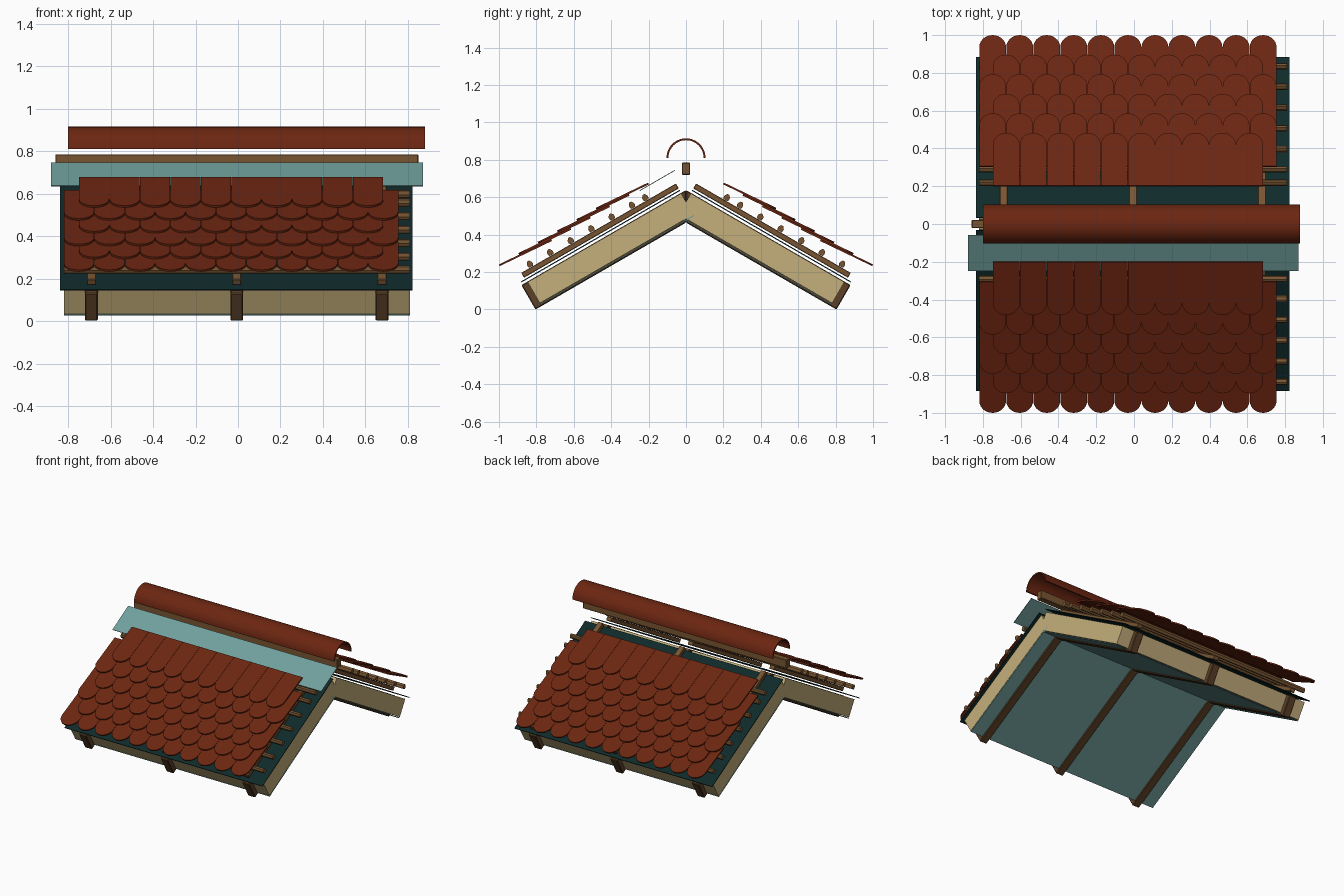
import bpy, bmesh, math

if "Cube" in bpy.data.objects:
    bpy.data.objects.remove(bpy.data.objects["Cube"])

C, S = math.cos(math.radians(30)), math.sin(math.radians(30))


def material(name, rgb):
    m = bpy.data.materials.new(name)
    lin = [((c / 255 + 0.055) / 1.055) ** 2.4 if c > 10 else c / 3294 for c in rgb]
    m.diffuse_color = (*lin, 1)
    m.use_nodes = True
    m.node_tree.nodes["Principled BSDF"].inputs["Base Color"].default_value = m.diffuse_color
    return m


CLAY = material("clay_red", (108, 38, 17))
TAN = material("insulation_tan", (197, 176, 124))
TEAL = material("foil_teal", (112, 160, 157))
DARK = material("membrane_dark", (16, 42, 42))
RAFTER = material("rafter_brown", (92, 65, 39))
BATTEN = material("batten_brown", (120, 85, 50))


def finish(bm, name, mat, bevel=0):
    bmesh.ops.recalc_face_normals(bm, faces=bm.faces)
    me = bpy.data.meshes.new(name)
    bm.to_mesh(me)
    bm.free()
    ob = bpy.data.objects.new(name, me)
    bpy.context.collection.objects.link(ob)
    me.materials.append(mat)
    if bevel:
        mod = ob.modifiers.new("soft_edges", "BEVEL")
        mod.width, mod.segments = bevel, 1
    return ob


def slope(side, s, n):
    """Slope coordinates (distance down the roof, height off it) to y, z."""
    return side * (s * C + n * S), n * C - s * S


def extrude_x(bm, yz, x0, x1):
    """Solid from a y-z outline, running from x0 to x1."""
    a, b = [[bm.verts.new((x, y, z)) for y, z in yz] for x in (x0, x1)]
    bm.faces.new(a)
    bm.faces.new(b[::-1])
    for i in range(len(a)):
        j = (i + 1) % len(a)
        bm.faces.new((a[i], a[j], b[j], b[i]))


def slab(name, mat, side, s0, s1, n0, n1, spans, bevel=0):
    bm = bmesh.new()
    outline = [slope(side, s, n) for s, n in ((s0, n0), (s1, n0), (s1, n1), (s0, n1))]
    for x0, x1 in spans:
        extrude_x(bm, outline, x0, x1)
    return finish(bm, name, mat, bevel)


RAFTER_X = (-0.69, -0.006, 0.678)
TILE_W, TILE_T = 0.1432, 0.01
TILT = math.radians(25.7)


def tile_rows(side, label):
    """Six staggered rows of round-ended tiles."""
    bm = bmesh.new()
    for row in range(6):
        tip_y, tip_z = 1.0 - 0.1035 * row, 0.232 + 0.0605 * row
        count = 11 - row % 2
        left = -0.82 + (row % 2) * TILE_W / 2
        r = TILE_W / 2 - 0.0008
        for k in range(count):
            cx = left + (k + 0.5) * TILE_W
            # outline: straight top, semicircular lower end
            pts = [(cx - r, 0.31), (cx + r, 0.31)]
            pts += [(cx + r * math.cos(a), r - r * math.sin(a))
                    for a in (math.pi * i / 14 for i in range(15))]
            rings = []
            for h in (0, TILE_T):
                rings.append([bm.verts.new((
                    x, side * (tip_y - u * math.cos(TILT) + (h - TILE_T) * math.sin(TILT)),
                    tip_z + u * math.sin(TILT) + h * math.cos(TILT))) for x, u in pts])
            a, b = rings
            bm.faces.new(a)
            bm.faces.new(b[::-1])
            for i in range(len(a)):
                j = (i + 1) % len(a)
                bm.faces.new((a[i], a[j], b[j], b[i]))
    finish(bm, label + "_roof_tiles", CLAY)


for side, label in ((-1, "front"), (1, "back")):
    # Rafters, mitred where they meet at the ridge
    bm = bmesh.new()
    n0, n1 = 0.402, 0.553
    outline = [slope(side, s, n) for s, n in
               ((-n0 * S / C, n0), (0.697, n0), (0.697, n1), (-n1 * S / C, n1))]
    for x in RAFTER_X:
        extrude_x(bm, outline, x - 0.03, x + 0.03)
    finish(bm, label + "_rafters", RAFTER, 0.005)

    # Insulation between the rafters, with foil beneath
    edges = [-0.82] + [x + d for x in RAFTER_X for d in (-0.029, 0.029)] + [0.81]
    bays = list(zip(edges[::2], edges[1::2]))
    slab(label + "_insulation", TAN, side, -0.2875, 0.66, 0.42, 0.55, bays)
    slab(label + "_inner_foil", TEAL, side, -0.2875, 0.66, 0.411, 0.417, [(-0.82, 0.81)])

    # Roofing membrane
    slab(label + "_membrane", DARK, side, -0.29, 0.69, 0.565, 0.571, [(-0.837, 0.822)])

    # Counter battens running down the slope
    slab(label + "_counter_battens", BATTEN, side, -0.29, 0.665, 0.58, 0.61,
         [(x - 0.021, x + 0.021) for x in RAFTER_X], 0.003)

    # Tile battens running along the roof
    bm = bmesh.new()
    for s in (0.602, 0.477, 0.35, 0.223, 0.097, -0.028, -0.11):
        profile = ((-0.012, 0.612), (0.012, 0.612), (0.016, 0.62), (0.016, 0.632),
                   (0.006, 0.646), (-0.006, 0.646), (-0.016, 0.632), (-0.016, 0.62))
        extrude_x(bm, [slope(side, s + ds, n) for ds, n in profile], -0.82, 0.81)
    finish(bm, label + "_tile_battens", BATTEN)

    tile_rows(side, label)

# Ridge ventilation strip, on the front slope only
slab("ridge_strip", TEAL, -1, -0.322, -0.104, 0.672, 0.676, [(-0.88, 0.872)])

# Ridge beam
bm = bmesh.new()
extrude_x(bm, [(-0.022, 0.72), (0.022, 0.72), (0.022, 0.785), (-0.022, 0.785)], -0.86, 0.85)
finish(bm, "ridge_beam", BATTEN, 0.004)

# Half-round ridge cap
bm = bmesh.new()
arc = [math.pi * i / 24 for i in range(25)]
outer = [(0.104 * math.cos(a), 0.811 + 0.104 * math.sin(a)) for a in arc]
inner = [(0.094 * math.cos(a), 0.811 + 0.094 * math.sin(a)) for a in arc]
extrude_x(bm, outer + inner[::-1], -0.80, 0.88)
cap = finish(bm, "ridge_cap", CLAY)
bpy.context.view_layer.objects.active = cap
cap.select_set(True)
bpy.ops.object.shade_smooth_by_angle(angle=math.radians(30))
